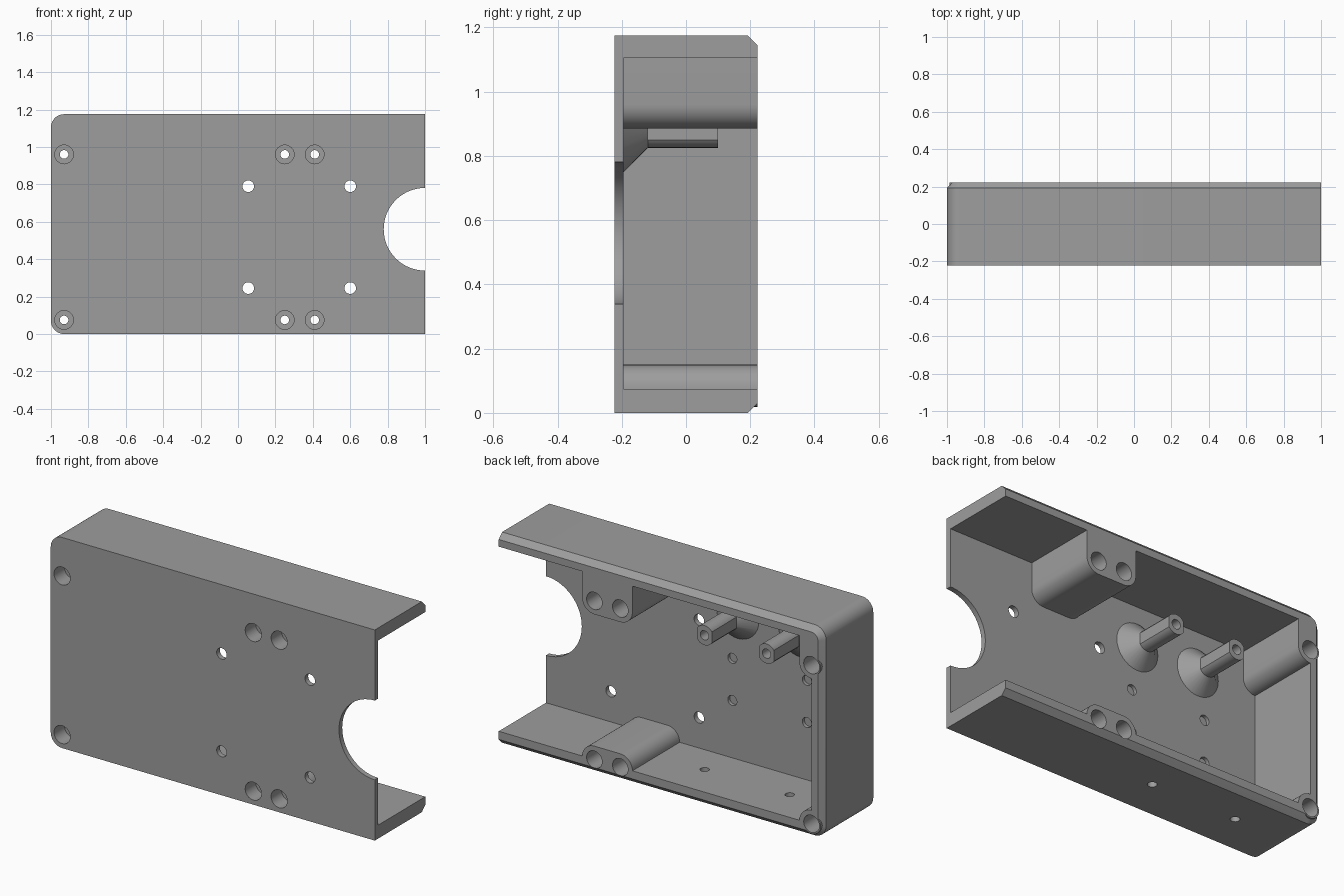
import bpy, bmesh, math
from mathutils import Matrix

if "Cube" in bpy.data.objects:
    bpy.data.objects.remove(bpy.data.objects["Cube"])

FRONT, BACK, TOP = -0.2225, 0.2225, 1.175
FLOOR = -0.194            # inner face of the front plate
SCREW_X = (-0.93, 0.25, 0.41)
LOW, HIGH = 0.075, 0.96   # heights of the screw rows
R = 0.075                 # boss radius

grey = bpy.data.materials.new("grey plastic")
grey.diffuse_color = (0.34, 0.34, 0.34, 1)
grey.use_nodes = True
grey.node_tree.nodes["Principled BSDF"].inputs["Base Color"].default_value = grey.diffuse_color


def finish(bm, name):
    bmesh.ops.recalc_face_normals(bm, faces=bm.faces)
    me = bpy.data.meshes.new(name)
    bm.to_mesh(me)
    bm.free()
    me.materials.append(grey)
    ob = bpy.data.objects.new(name, me)
    bpy.context.collection.objects.link(ob)
    return ob


def arc(cx, cz, r, a0, a1, n=10):
    return [(cx + r * math.cos(math.radians(a0 + (a1 - a0) * i / n)),
             cz + r * math.sin(math.radians(a0 + (a1 - a0) * i / n))) for i in range(n + 1)]


def loft(bm, sections):
    """Skin matching closed (x, z) outlines placed at given y."""
    rings = [[bm.verts.new((x, y, z)) for x, z in pts] for y, pts in sections]
    n = len(rings[0])
    for a, b in zip(rings, rings[1:]):
        for i in range(n):
            j = (i + 1) % n
            bm.faces.new((a[i], a[j], b[j], b[i]))
    bm.faces.new(rings[0])
    bm.faces.new(rings[-1][::-1])


def turned(bm, x, z, profile, flat=None, n=32):
    """Solid turned about a y-parallel axis; flat limits the half width in x."""
    secs = []
    for r, y in profile:
        pts = arc(0, 0, r, 0, 360 * (n - 1) / n, n - 1)
        if flat and r < 0.06:
            pts = [(max(-flat, min(flat, px)), pz) for px, pz in pts]
        secs.append((y, [(x + px, z + pz) for px, pz in pts]))
    loft(bm, secs)


def boolean(target, tool, op):
    mod = target.modifiers.new(op, 'BOOLEAN')
    mod.object, mod.operation, mod.solver = tool, op, 'EXACT'
    bpy.context.view_layer.objects.active = target
    bpy.ops.object.modifier_apply(modifier=mod.name)
    bpy.data.objects.remove(tool)


# Outer shell: rounded left corners, chamfer round the back edge
def outline(inset):
    r = 0.07 - inset
    return ([(1, inset), (1, TOP - inset)] + arc(-0.93, TOP - 0.07, r, 90, 180)
            + arc(-0.93, 0.07, r, 180, 270))


bm = bmesh.new()
loft(bm, [(FRONT, outline(0)), (BACK - 0.03, outline(0)), (BACK, outline(0.03))])
case = finish(bm, "case")

# Cavity, leaving the screw bosses standing on the walls
ceiling = 1.105
cavity = [(1.1, LOW)]
cavity += arc(0.41, LOW, R, 0, 90) + arc(0.25, LOW, R, 90, 180)
cavity += arc(-0.93, LOW, R, 0, 90) + arc(-0.93, HIGH, R, -90, 0)
cavity += [(-0.93 + R, ceiling), (0.25 - R, ceiling)]
cavity += arc(0.25, HIGH, R, 180, 270) + arc(0.41, HIGH, R, 270, 360)
cavity += [(0.41 + R, ceiling), (1.1, ceiling)]
bm = bmesh.new()
loft(bm, [(FLOOR, cavity), (0.4, cavity)])
boolean(case, finish(bm, "cavity_cutter"), 'DIFFERENCE')

# Corner sleeves that stand through the chamfer
bm = bmesh.new()
for z in (LOW, HIGH):
    turned(bm, -0.93, z, [(0.056, 0.12), (0.056, BACK - 0.0005)])
boolean(case, finish(bm, "corner_sleeves"), 'UNION')

# Stepped screw holes, plate holes, blind holes and side notch
bm = bmesh.new()
for x in SCREW_X:
    for z in (LOW, HIGH):
        turned(bm, x, z, [(0.05, -0.3), (0.05, -0.13), (0.023, -0.13),
                          (0.023, 0.1), (0.048, 0.1), (0.048, 0.3)])
for x in (0.055, 0.6):
    for z in (0.245, 0.79):
        turned(bm, x, z, [(0.031, -0.3), (0.031, -0.15)])
for x in (-0.15, -0.61):
    for z in (0.395, 0.63):
        turned(bm, x, z, [(0.028, -0.213), (0.028, -0.15)])
turned(bm, 1.0, 0.56, [(0.221, -0.3), (0.221, -0.15)], n=64)
boolean(case, finish(bm, "hole_cutter"), 'DIFFERENCE')

# Two holes through the bottom wall
bm = bmesh.new()
for x in (-0.115, -0.64):
    turned(bm, x, 0, [(0.024, -0.1), (0.024, 0.12)], n=24)
bm.transform(Matrix.Rotation(math.radians(90), 4, 'X'))
boolean(case, finish(bm, "bottom_hole_cutter"), 'DIFFERENCE')

# Hollow mounting posts with flared feet and flattened sides
bm = bmesh.new()
for x in (-0.184, -0.567):
    turned(bm, x, 0.88, [(0.13, FLOOR - 0.006), (0.13, FLOOR), (0.056, -0.12), (0.055, -0.12 + 0.001),
                         (0.055, 0.1), (0.026, 0.1), (0.026, -0.05)], flat=0.045)
posts = finish(bm, "mounting_posts")

for ob in (case, posts):
    bpy.ops.object.select_all(action='DESELECT')
    ob.select_set(True)
    bpy.context.view_layer.objects.active = ob
    bpy.ops.object.shade_smooth_by_angle(angle=math.radians(25))
